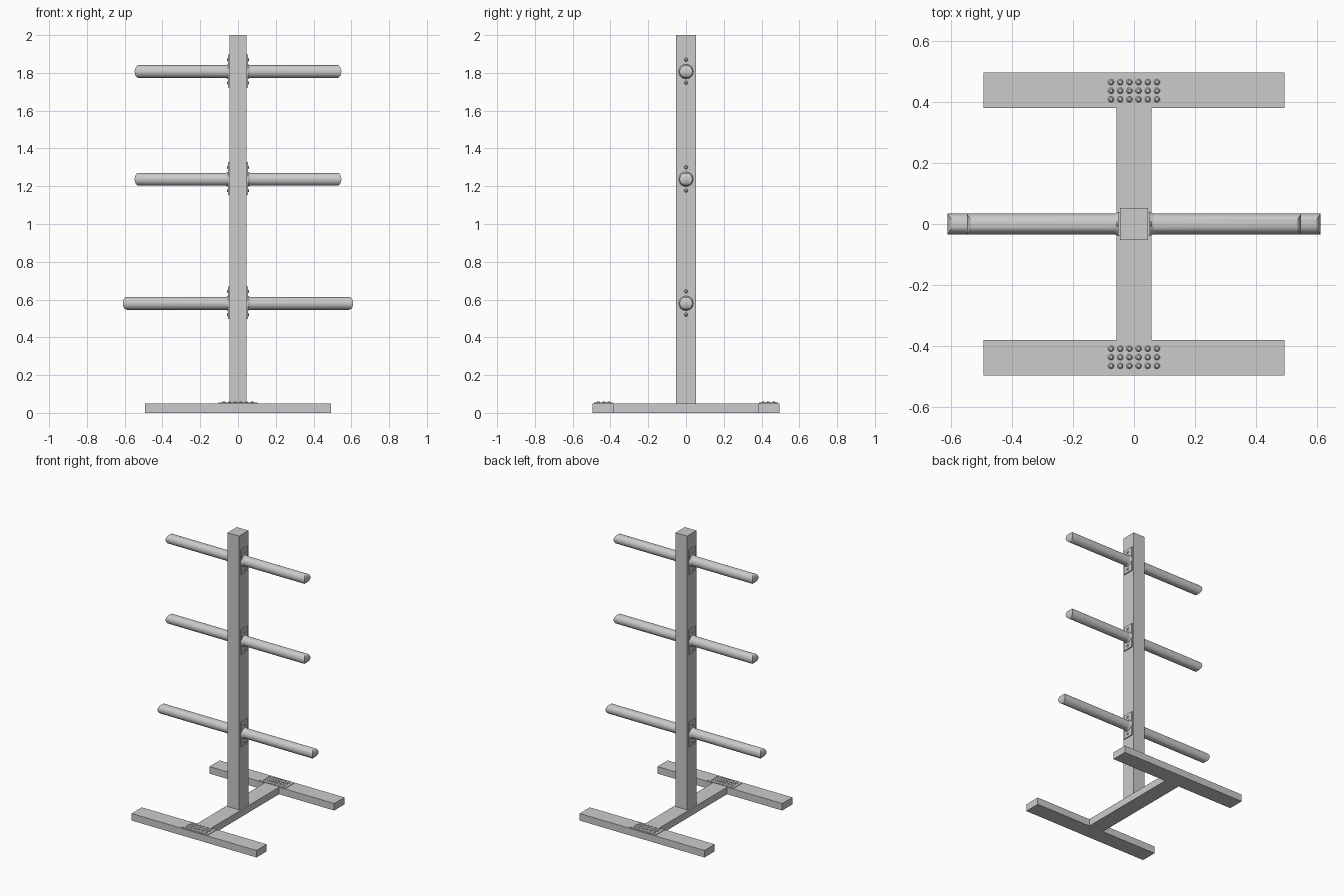
import bpy, bmesh, math
from mathutils import Matrix, Vector

if "Cube" in bpy.data.objects:
    bpy.data.objects.remove(bpy.data.objects["Cube"])


def finish(name, bm, smooth=False):
    bmesh.ops.recalc_face_normals(bm, faces=bm.faces)
    mesh = bpy.data.meshes.new(name)
    bm.to_mesh(mesh)
    bm.free()
    ob = bpy.data.objects.new(name, mesh)
    bpy.context.collection.objects.link(ob)
    if smooth:
        bpy.ops.object.select_all(action='DESELECT')
        bpy.context.view_layer.objects.active = ob
        ob.select_set(True)
        bpy.ops.object.shade_smooth_by_angle(angle=math.radians(35))
    return ob


def add_box(bm, lo, hi):
    lo, hi = Vector(lo), Vector(hi)
    m = Matrix.Translation((lo + hi) / 2) @ Matrix.Diagonal((*(hi - lo), 1))
    bmesh.ops.create_cube(bm, size=1, matrix=m)


def box(name, lo, hi):
    bm = bmesh.new()
    add_box(bm, lo, hi)
    return finish(name, bm)


def add_bolt(bm, pos, r, h, rot=Matrix()):
    # low dome: tapered cylinder pointing along local z
    m = Matrix.Translation(pos) @ rot @ Matrix.Translation((0, 0, h / 2))
    bmesh.ops.create_cone(bm, cap_ends=True, segments=10, radius1=r,
                          radius2=r * 0.55, depth=h, matrix=m)


def rod(name, z0, length, r=0.034, d=0.022, n=32):
    # round bar whose ends are rounded in the xz plane only
    bm = bmesh.new()
    rings = []
    for s in (-1, 1):
        ring = []
        for i in range(n):
            a = 2 * math.pi * i / n + math.pi / 2
            x = length - d + d * abs(math.cos(a))
            ring.append(bm.verts.new((s * x, r * math.cos(a), z0 + r * math.sin(a))))
        rings.append(ring)
        # end surface: strips between mirrored rim points
        for i in range(n // 2):
            quad = [ring[i], ring[i + 1], ring[(n - i - 1) % n], ring[(n - i) % n]]
            bm.faces.new(list(dict.fromkeys(quad)))
    for i in range(n):
        j = (i + 1) % n
        bm.faces.new((rings[0][i], rings[0][j], rings[1][j], rings[1][i]))
    return finish(name, bm, True)


PX, PY = 0.046, 0.052

# Post and H-shaped base
box("post", (-PX, -PY, 0.05), (PX, PY, 2.0))
box("base_beam", (-0.057, -0.38, 0), (0.057, 0.38, 0.05))
for side, s in (("front", -1), ("back", 1)):
    box(side + "_foot", (-0.492, min(s * 0.38, s * 0.495), 0),
        (0.492, max(s * 0.38, s * 0.495), 0.05))
    # Bolted joining plate on each foot
    bm = bmesh.new()
    add_box(bm, (-0.103, s * 0.436 - 0.05, 0.048), (0.103, s * 0.436 + 0.05, 0.054))
    for i in range(6):
        for j in (-1, 0, 1):
            add_bolt(bm, (-0.075 + 0.03 * i, s * 0.436 + 0.028 * j, 0.054), 0.010, 0.007)
    finish(side + "_joining_plate", bm)

# Weight pegs with a bracket on each side of the post
for label, z, length in (("lower", 0.58, 0.61), ("middle", 1.237, 0.547), ("upper", 1.807, 0.547)):
    rod(label + "_peg", z, length)
    for side, s in (("left", -1), ("right", 1)):
        rot = Matrix.Rotation(s * math.pi / 2, 4, 'Y')
        bm = bmesh.new()
        x0, x1 = sorted((s * (PX - 0.002), s * (PX + 0.007)))
        add_box(bm, (x0, -0.039, z - 0.084), (x1, 0.039, z + 0.09))
        for dz in (-0.06, 0.063):
            add_bolt(bm, (s * (PX + 0.007), 0, z + dz), 0.010, 0.006, rot)
        # weld collar round the peg
        m = Matrix.Translation((s * (PX + 0.012), 0, z)) @ rot
        bmesh.ops.create_cone(bm, cap_ends=True, segments=32, radius1=0.039,
                              radius2=0.034, depth=0.012, matrix=m)
        finish(f"{label}_{side}_bracket", bm)
